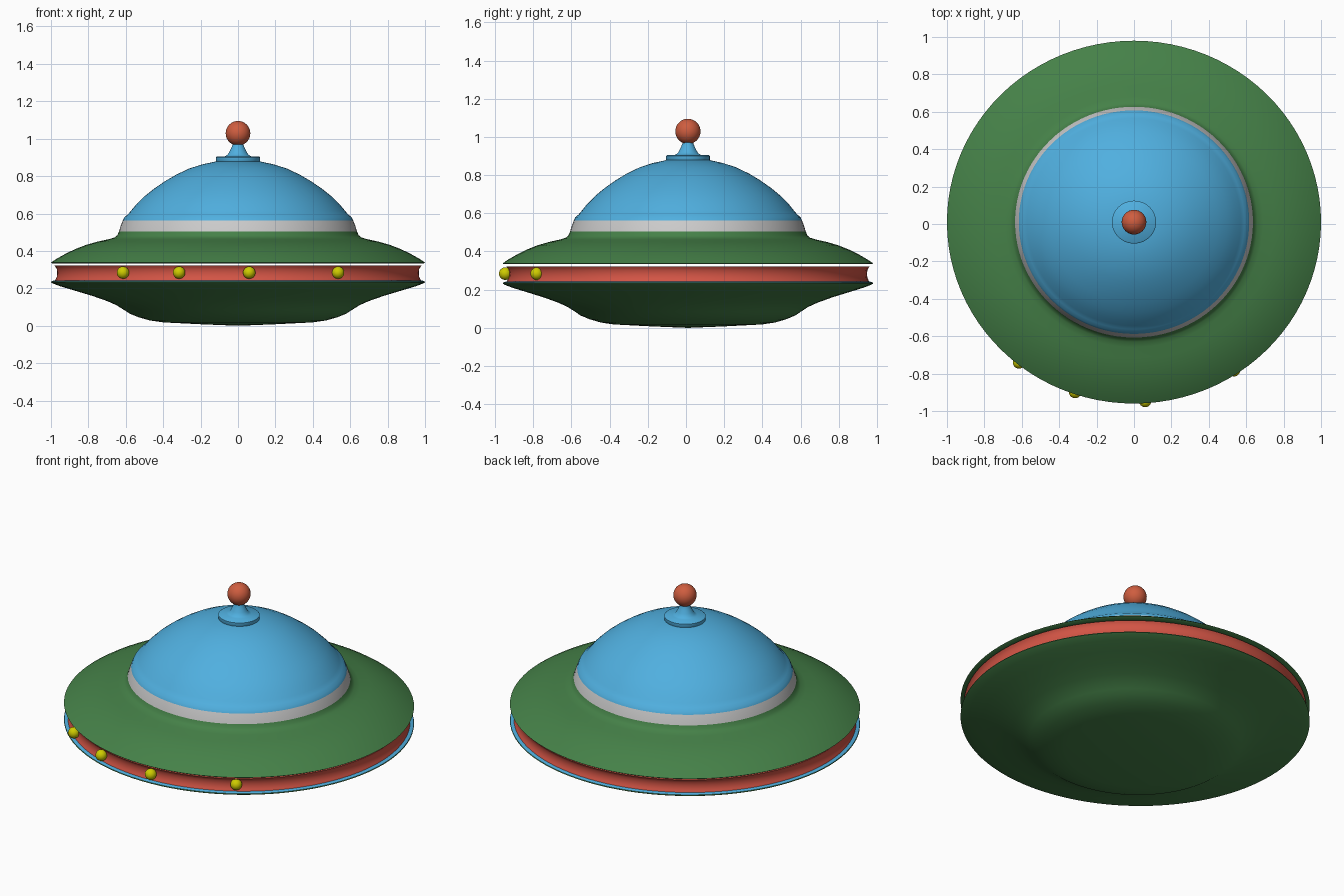
import bpy, bmesh, math

if "Cube" in bpy.data.objects:
    bpy.data.objects.remove(bpy.data.objects["Cube"])

SEG = 96        # sides of every turned part
SY = 0.97       # body is slightly narrower front to back
CY = 0.01       # body centre in y


def material(name, rgb):
    m = bpy.data.materials.new(name)
    m.diffuse_color = (*rgb, 1)
    m.use_nodes = True
    m.node_tree.nodes["Principled BSDF"].inputs["Base Color"].default_value = m.diffuse_color
    return m


GREEN = material("green", (0.06, 0.22, 0.065))
BLUE = material("blue", (0.08, 0.43, 0.74))
RED = material("red", (0.65, 0.09, 0.06))
ORANGE = material("orange", (0.62, 0.11, 0.05))
YELLOW = material("yellow", (0.62, 0.60, 0.0))


def finish(name, bm, mat, angle=40):
    me = bpy.data.meshes.new(name)
    bm.to_mesh(me)
    bm.free()
    ob = bpy.data.objects.new(name, me)
    bpy.context.collection.objects.link(ob)
    if mat:
        me.materials.append(mat)
    bpy.ops.object.select_all(action='DESELECT')
    ob.select_set(True)
    bpy.context.view_layer.objects.active = ob
    bpy.ops.object.shade_smooth_by_angle(angle=math.radians(angle))
    return ob


def lathe(name, profile, mat):
    """Turn an (r, z) profile, listed from the bottom up, around the z axis."""
    bm = bmesh.new()
    rings = []
    for r, z in profile:
        if r == 0:
            rings.append([bm.verts.new((0, CY, z))] * SEG)
        else:
            rings.append([bm.verts.new((r * math.cos(a), CY + SY * r * math.sin(a), z))
                          for a in (2 * math.pi * i / SEG for i in range(SEG))])
    for lo, hi in zip(rings, rings[1:]):
        for j in range(SEG):
            k = (j + 1) % SEG
            quad = [lo[j], lo[k], hi[k], hi[j]]
            bm.faces.new(list(dict.fromkeys(quad)))
    return finish(name, bm, mat)


def ball(name, centre, radius, mat):
    bm = bmesh.new()
    bmesh.ops.create_uvsphere(bm, u_segments=32, v_segments=16, radius=radius)
    bmesh.ops.translate(bm, verts=bm.verts, vec=centre)
    return finish(name, bm, mat)


# Lower saucer
lathe("lower_hull", [(0, 0), (0.2, 0.008), (0.4, 0.018), (0.47, 0.028), (0.53, 0.045),
                     (0.58, 0.065), (0.61, 0.085), (0.65, 0.11), (0.7, 0.132), (0.78, 0.16),
                     (0.87, 0.187), (0.95, 0.211), (0.99, 0.226), (1.0, 0.232), (0.998, 0.237)],
      GREEN)
lathe("lower_rim_trim", [(0.998, 0.237), (0.985, 0.242), (0.96, 0.243)], BLUE)

# Rim band, slightly waisted, with a thin gap above it
lathe("rim_band", [(0.978, 0.242), (0.974, 0.252), (0.969, 0.262), (0.967, 0.283),
                   (0.969, 0.302), (0.974, 0.312), (0.98, 0.321), (0.955, 0.321)], RED)

# Upper saucer
lathe("upper_hull", [(0.95, 0.334), (0.995, 0.334), (1.0, 0.338), (0.97, 0.358), (0.92, 0.386),
                     (0.87, 0.41), (0.81, 0.433), (0.75, 0.45), (0.69, 0.463), (0.66, 0.472),
                     (0.645, 0.484), (0.636, 0.505)], GREEN)

# Dome and its collar
lathe("dome_collar", [(0.636, 0.505), (0.627, 0.535), (0.616, 0.562)], None)
lathe("dome", [(0.616, 0.562), (0.608, 0.58), (0.59, 0.594), (0.572, 0.615), (0.545, 0.648),
               (0.5, 0.692), (0.45, 0.732), (0.39, 0.773), (0.33, 0.808), (0.26, 0.841),
               (0.19, 0.863), (0.12, 0.878), (0, 0.885)], BLUE)

# Antenna base, neck and ball
lathe("antenna_base", [(0.112, 0.87), (0.118, 0.88), (0.118, 0.9), (0.112, 0.905), (0.07, 0.906),
                       (0.055, 0.915), (0.046, 0.93), (0.036, 0.95), (0.028, 0.97), (0.026, 0.99)],
      BLUE)
ball("antenna_ball", (0, CY, 1.029), 0.066, ORANGE)

# Four lamps along the front of the rim
for i, (x, r) in enumerate([(-0.615, 0.988), (-0.315, 0.988), (0.06, 0.988), (0.535, 0.976)]):
    ball(f"rim_lamp_{i + 1}", (x, CY - SY * math.sqrt(r * r - x * x), 0.284), 0.033, YELLOW)
